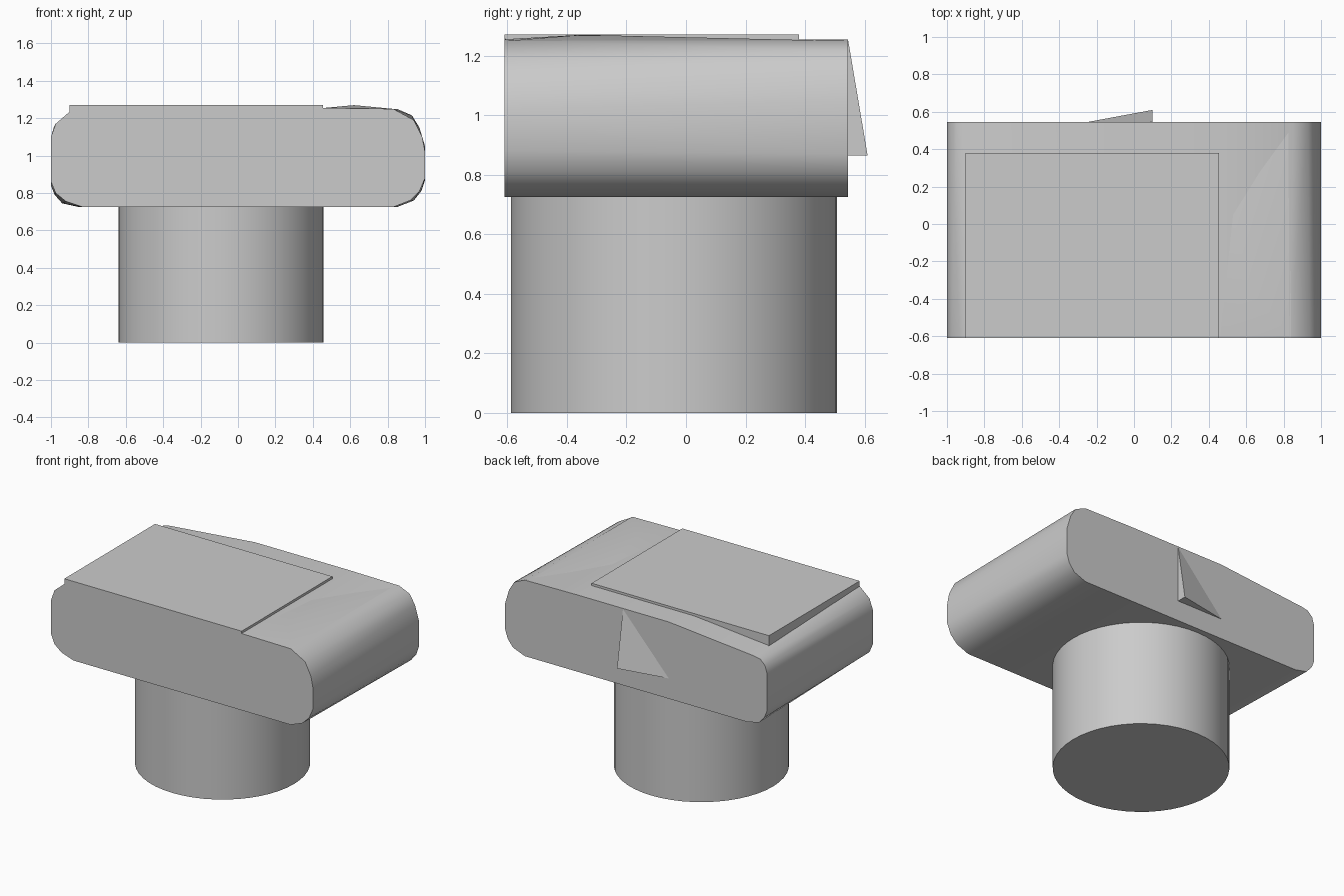
import bpy, bmesh, math

cube = bpy.data.objects.get("Cube")
if cube:
    bpy.data.objects.remove(cube, do_unlink=True)

grey = bpy.data.materials.new("plain_grey")
grey.use_nodes = True
colour = (0.6, 0.6, 0.6, 1)
grey.diffuse_color = colour
grey.node_tree.nodes["Principled BSDF"].inputs["Base Color"].default_value = colour


def add_part(name, verts, faces, smooth=0):
    mesh = bpy.data.meshes.new(name)
    mesh.from_pydata(verts, [], faces)
    bm = bmesh.new()
    bm.from_mesh(mesh)
    bmesh.ops.recalc_face_normals(bm, faces=bm.faces)
    bm.to_mesh(mesh)
    bm.free()
    mesh.materials.append(grey)
    obj = bpy.data.objects.new(name, mesh)
    bpy.context.collection.objects.link(obj)
    if smooth:
        bpy.ops.object.select_all(action="DESELECT")
        obj.select_set(True)
        bpy.context.view_layer.objects.active = obj
        bpy.ops.object.shade_smooth_by_angle(angle=math.radians(smooth))
    return obj


def loft(name, rings, smooth=0):
    """Skin a row of equal-length rings and cap both ends."""
    n = len(rings[0])
    faces = [tuple(range(n)), tuple(range(n, 2 * n))]
    faces += [(i, (i + 1) % n, n + (i + 1) % n, n + i) for i in range(n)]
    return add_part(name, rings[0] + rings[1], faces, smooth)


# Body: rounded outline at the front, slightly different outline at the back
FRONT, BACK, BOTTOM, TOP = -0.61, 0.545, 0.725, 1.255
front_outline = [(-0.25, TOP), (0.45, TOP), (0.83, 1.25), (0.94, 1.19), (0.985, 1.1),
                 (1, 1.02), (1, 0.88), (0.97, 0.81), (0.92, 0.76), (0.83, BOTTOM),
                 (-0.83, BOTTOM), (-0.92, 0.755), (-0.975, 0.8), (-1, 0.86),
                 (-1, 1.1), (-0.975, 1.17), (-0.9, 1.235), (-0.82, TOP)]
back_outline = [(-0.25, TOP), (0.45, TOP), (0.85, 1.25), (0.93, 1.215), (0.97, 1.15),
                (1, 1.05), (1, 0.87), (0.98, 0.81), (0.94, 0.76), (0.85, BOTTOM),
                (-0.85, BOTTOM), (-0.94, 0.745), (-0.98, 0.79), (-1, 0.84),
                (-1, 1.1), (-0.985, 1.15), (-0.95, 1.185), (-0.9, 1.195)]
loft("body", [[(x, FRONT, z) for x, z in front_outline],
              [(x, BACK, z) for x, z in back_outline]], 35)

# Flat plate on the top
plate = [(-0.9, FRONT), (0.455, FRONT), (0.455, 0.38), (-0.9, 0.38)]
loft("top_plate", [[(x, y, z) for x, y in plate] for z in (1.19, 1.271)])

# Round barrel that the body rests on
circle = [(math.cos(a), math.sin(a)) for a in (math.tau * i / 48 for i in range(48))]
loft("barrel", [[(-0.09 + 0.548 * c, -0.04 + 0.548 * s, z) for c, s in circle]
                for z in (0, 0.74)], 35)

# Shallow swelling beside the plate
add_part("grip_swell",
         [(0.46, FRONT, TOP), (0.84, FRONT, 1.249), (0.84, BACK, 1.249),
          (0.53, 0.05, TOP), (0.62, -0.35, 1.27)],
         [(0, 1, 4), (1, 2, 4), (2, 3, 4), (3, 0, 4), (0, 3, 2, 1)], 35)

# Thin wedge on the back
add_part("back_wedge",
         [(0.1, BACK, 0.865), (0.1, 0.61, 0.865), (0.1, BACK, 1.25), (-0.25, BACK, 0.865)],
         [(0, 1, 2), (0, 3, 1), (1, 3, 2), (0, 2, 3)])
